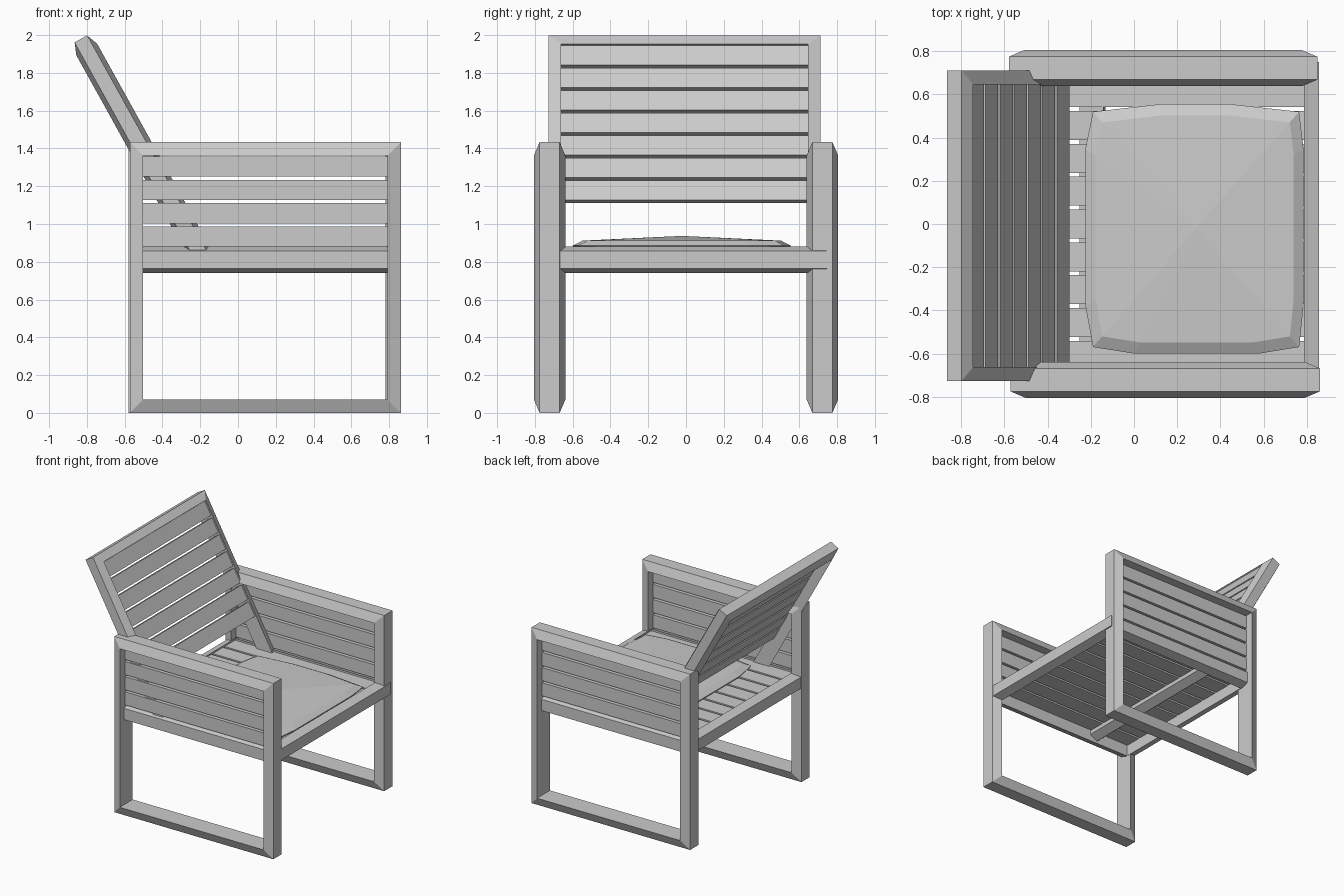
import bpy, bmesh
from mathutils import Matrix, Vector

if "Cube" in bpy.data.objects:
    bpy.data.objects.remove(bpy.data.objects["Cube"])


def make_object(name, bm):
    bmesh.ops.recalc_face_normals(bm, faces=bm.faces)
    mesh = bpy.data.meshes.new(name)
    bm.to_mesh(mesh)
    bm.free()
    ob = bpy.data.objects.new(name, mesh)
    bpy.context.collection.objects.link(ob)
    return ob


def basis(origin, u, v, n):
    m = Matrix((u, v, n)).transposed().to_4x4()
    m.translation = Vector(origin)
    return m


def frame(name, m, u0, u1, v0, v1, width, outer, inner):
    """Mitred rectangular frame; bars are thinner on the outer edge than the inner."""
    bm = bmesh.new()

    def ring(inset, n):
        a, b, c, d = u0 + inset, u1 - inset, v0 + inset, v1 - inset
        return [bm.verts.new(m @ Vector(p)) for p in
                ((a, c, n), (b, c, n), (b, d, n), (a, d, n))]
    rings = [ring(0, -outer), ring(0, outer), ring(width, inner), ring(width, -inner)]
    for i in range(4):
        r, s = rings[i], rings[(i + 1) % 4]
        for j in range(4):
            k = (j + 1) % 4
            bm.faces.new((r[j], r[k], s[k], s[j]))
    return make_object(name, bm)


def slats(name, m, boxes):
    """One object made of boxes given as (low corner, high corner)."""
    bm = bmesh.new()
    for lo, hi in boxes:
        lo, hi = Vector(lo), Vector(hi)
        fit = Matrix.Translation((lo + hi) / 2) @ Matrix.Diagonal((*(hi - lo), 1))
        bmesh.ops.create_cube(bm, size=1, matrix=m @ fit)
    return make_object(name, bm)


X, Y, Z = (1, 0, 0), (0, 1, 0), (0, 0, 1)

# Side frames (legs plus armrest) and their slatted panels
for side, label, x0, x1 in ((1, "left", -0.58, 0.85), (-1, "right", -0.573, 0.862)):
    m = basis((0, 0.722 * side, 0), X, Z, (0, side, 0))
    frame(label + "_side_frame", m, x0, x1, 0, 1.433, 0.07, 0.053, 0.083)
    slats(label + "_side_slats", m,
          [((x0 + 0.07, 0.88 + 0.1235 * i, -0.018), (x1 - 0.07, 0.987 + 0.1235 * i, 0.018))
           for i in range(4)])

# Seat frame and lengthwise slats
frame("seat_frame", basis((0, 0, 0.81), X, Y, Z),
      -0.57, 0.857, -0.75, 0.75, 0.07, 0.046, 0.07)
slats("seat_slats", Matrix(),
      [((-0.51, 0.152 * i - 0.067, 0.832), (0.79, 0.152 * i + 0.067, 0.868))
       for i in range(-4, 5)])

# Reclined backrest, its lower bar tucked under the seat
m = basis((-0.832, -0.008, 1.98), Y, (-0.485, 0, 0.8745), (0.8745, 0, 0.485))
frame("backrest_frame", m, -0.72, 0.72, -1.375, 0, 0.065, 0.038, 0.063)
slats("backrest_slats", m,
      [((-0.657, -0.068 - 0.1364 * i - 0.118, 0.017), (0.657, -0.068 - 0.1364 * i, 0.052))
       for i in range(7)])

# Faceted seat cushion rising to a centre point
outline = [(-.19, .52), (.12, .555), (.45, .555), (.765, .52), (.785, .35), (.785, -.38),
           (.765, -.57), (.58, -.6), (0, -.6), (-.19, -.57), (-.225, -.38), (-.225, .35)]
cx, cy = 0.285, -0.022
bm = bmesh.new()
rings = [[bm.verts.new((cx + (x - cx) * s, cy + (y - cy) * s, z)) for x, y in outline]
         for s, z in ((0.97, 0.862), (1, 0.885), (0.91, 0.912))]
for r, s in zip(rings, rings[1:]):
    for j in range(12):
        k = (j + 1) % 12
        bm.faces.new((r[j], r[k], s[k], s[j]))
apex = bm.verts.new((cx, cy, 0.937))
for j in range(12):
    bm.faces.new((rings[-1][j], rings[-1][(j + 1) % 12], apex))
bm.faces.new(rings[0])
make_object("seat_cushion", bm)
